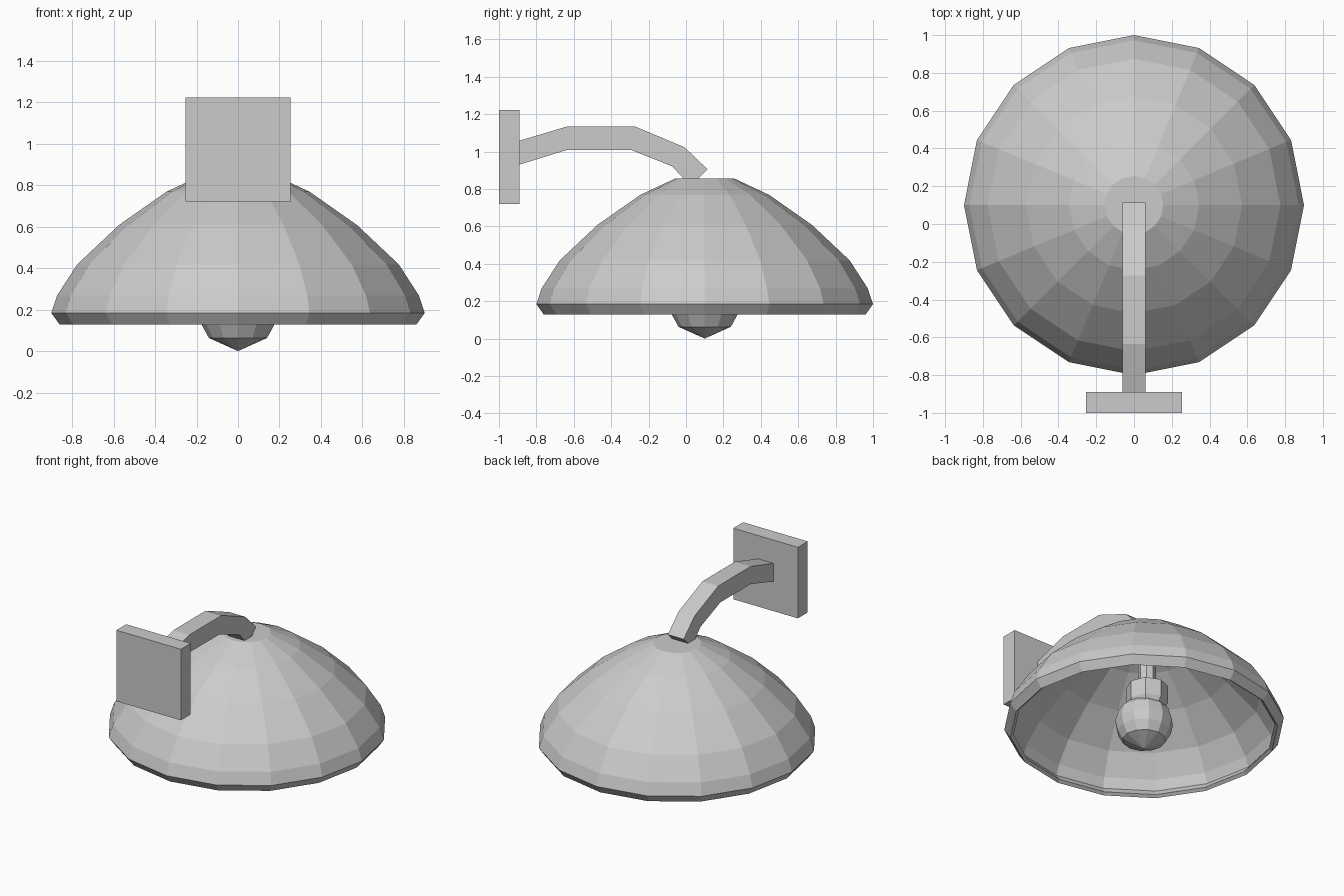
import bpy, bmesh, math

cube = bpy.data.objects.get("Cube")
if cube:
    bpy.data.objects.remove(cube, do_unlink=True)

grey = bpy.data.materials.new("light grey")
grey.use_nodes = True
colour = (0.6, 0.6, 0.6, 1)
grey.diffuse_color = colour
grey.node_tree.nodes["Principled BSDF"].inputs["Base Color"].default_value = colour

SHADE_Y = 0.1    # vertical axis of the shade and bulb
STEM_Y = 0.132   # vertical axis of the stem and socket


def finish(bm, name):
    bmesh.ops.remove_doubles(bm, verts=bm.verts, dist=1e-5)
    bmesh.ops.recalc_face_normals(bm, faces=bm.faces)
    mesh = bpy.data.meshes.new(name)
    bm.to_mesh(mesh)
    bm.free()
    mesh.materials.append(grey)
    obj = bpy.data.objects.new(name, mesh)
    bpy.context.collection.objects.link(obj)


def lathe(name, profile, sides, axis_y):
    """Spin a closed (radius, z) profile about a vertical axis."""
    bm = bmesh.new()
    verts = [bm.verts.new((r, axis_y, z)) for r, z in profile]
    edges = [bm.edges.new(pair) for pair in zip(verts, verts[1:])]
    bmesh.ops.spin(bm, geom=verts + edges, cent=(0, axis_y, 0), axis=(0, 0, 1),
                   angle=math.tau, steps=sides, use_merge=True)
    finish(bm, name)


def extrude_side(name, outline, half_width):
    """Extrude a (y, z) outline symmetrically along x."""
    bm = bmesh.new()
    face = bm.faces.new([bm.verts.new((-half_width, y, z)) for y, z in outline])
    new = bmesh.ops.extrude_face_region(bm, geom=[face])["geom"]
    moved = [v for v in new if isinstance(v, bmesh.types.BMVert)]
    bmesh.ops.translate(bm, verts=moved, vec=(2 * half_width, 0, 0))
    finish(bm, name)


# Wall plate
extrude_side("wall_plate", [(-1, 0.72), (-0.89, 0.72), (-0.89, 1.223), (-1, 1.223)], 0.253)

# Bent arm of square section
arm_top = [(-0.89, 1.058), (-0.635, 1.134), (-0.273, 1.134), (-0.008, 1.023), (0.115, 0.905)]
arm_bottom = [(0.023, 0.815), (-0.072, 0.92), (-0.295, 1.009), (-0.635, 1.009), (-0.89, 0.93)]
extrude_side("arm", arm_top + arm_bottom, 0.062)

# Thin faceted shade with an inward-turned lip: outer skin, then inner skin
outer = [(0, 0.857), (0.155, 0.857), (0.345, 0.768), (0.573, 0.608),
         (0.775, 0.418), (0.872, 0.268), (0.9, 0.184), (0.86, 0.128)]
inner = [(0.84, 0.143), (0.873, 0.188), (0.849, 0.257), (0.755, 0.402),
         (0.557, 0.589), (0.332, 0.746), (0.15, 0.832), (0, 0.832)]
lathe("shade", outer + inner, 16, SHADE_Y)

# Stem and socket hanging inside the shade
lathe("stem", [(0, 0.84), (0.058, 0.84), (0.058, 0.43), (0, 0.43)], 8, STEM_Y)
lathe("socket", [(0, 0.44), (0.135, 0.44), (0.135, 0.32), (0.105, 0.27), (0, 0.27)], 8, STEM_Y)

# Bulb
lathe("bulb", [(0, 0.35), (0.105, 0.335), (0.165, 0.27), (0.188, 0.19),
               (0.174, 0.125), (0.14, 0.063), (0, 0)], 12, SHADE_Y)
